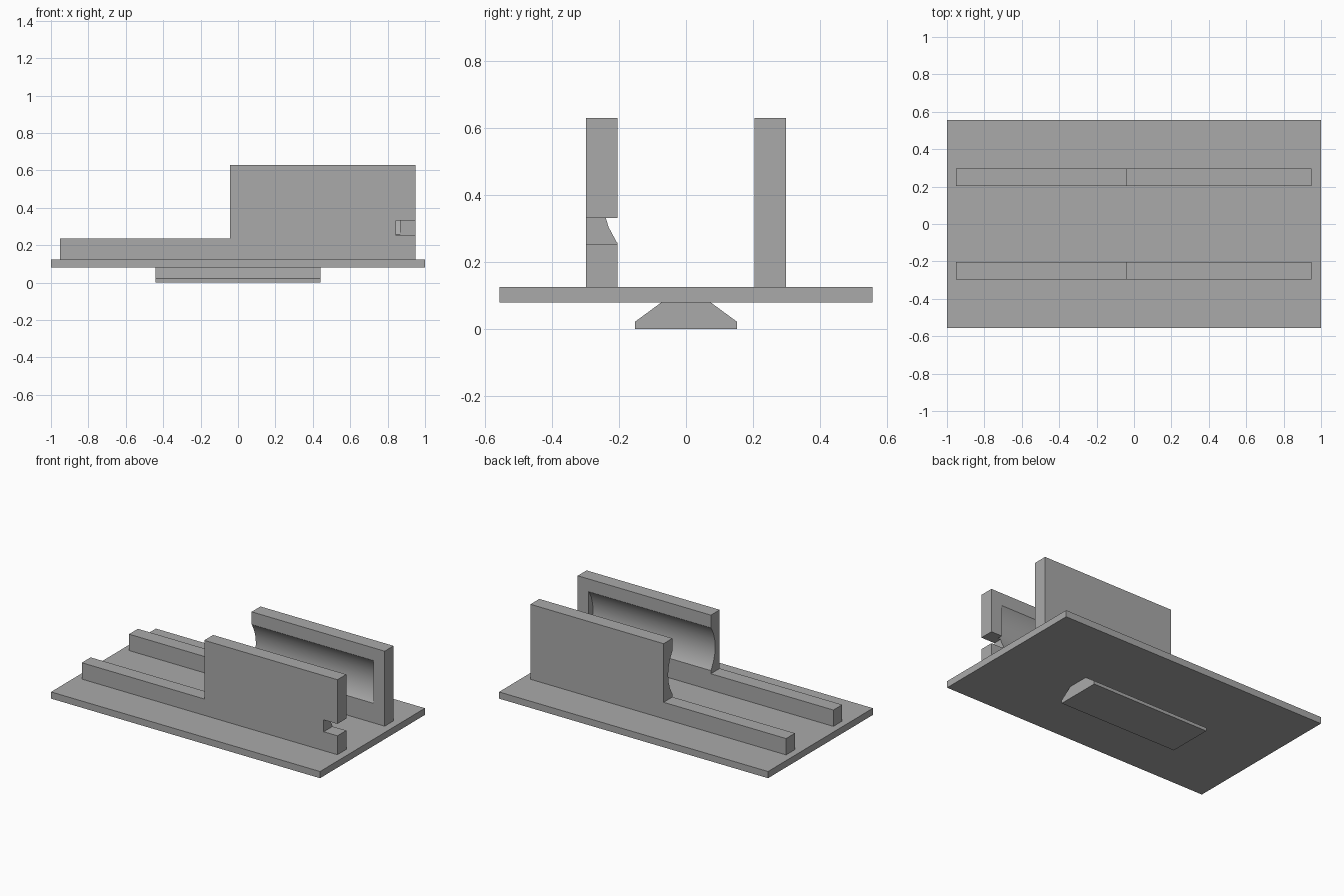
import bpy
import math
from mathutils import Matrix, Vector

if "Cube" in bpy.data.objects:
    bpy.data.objects.remove(bpy.data.objects["Cube"], do_unlink=True)

GREY = (0.4, 0.4, 0.4, 1.0)
grey = bpy.data.materials.new("plain grey")
grey.use_nodes = True
grey.diffuse_color = GREY
grey.node_tree.nodes["Principled BSDF"].inputs["Base Color"].default_value = GREY


def prism(name, outline, start, end, axis):
    """Extrude a closed outline along x (outline is y, z) or y (outline is x, z)."""
    def place(a, b, d):
        return (d, a, b) if axis == "x" else (a, d, b)
    n = len(outline)
    verts = [place(a, b, d) for d in (start, end) for a, b in outline]
    faces = [list(range(n)), list(range(n, 2 * n))]
    faces += [[i, (i + 1) % n, n + (i + 1) % n, n + i] for i in range(n)]
    mesh = bpy.data.meshes.new(name)
    mesh.from_pydata(verts, [], faces)
    mesh.materials.append(grey)
    obj = bpy.data.objects.new(name, mesh)
    bpy.context.collection.objects.link(obj)
    select(obj)
    bpy.ops.object.mode_set(mode="EDIT")
    bpy.ops.mesh.select_all(action="SELECT")
    bpy.ops.mesh.normals_make_consistent(inside=False)
    bpy.ops.object.mode_set(mode="OBJECT")
    return obj


def select(obj):
    bpy.ops.object.select_all(action="DESELECT")
    obj.select_set(True)
    bpy.context.view_layer.objects.active = obj


def cut(obj, cutter):
    mod = obj.modifiers.new("cut", "BOOLEAN")
    mod.operation = "DIFFERENCE"
    mod.solver = "EXACT"
    mod.object = cutter
    select(obj)
    bpy.ops.object.modifier_apply(modifier=mod.name)


def box_outline(a0, a1, b0, b1):
    return [(a0, b0), (a1, b0), (a1, b1), (a0, b1)]


# Base plate and the bevelled foot under it
prism("base_plate", box_outline(-0.557, 0.557, 0.08, 0.125), -1, 1, "x")
prism("foot", [(-0.152, 0), (0.152, 0), (0.152, 0.022), (0.073, 0.08),
               (-0.073, 0.08), (-0.152, 0.022)], -0.44, 0.44, "x")

# Stepped side walls: low rail, then tall block
step = [(-0.953, 0.125), (0.948, 0.125), (0.948, 0.629),
        (-0.042, 0.629), (-0.042, 0.235), (-0.953, 0.235)]
front_wall = prism("front_wall", step, -0.298, -0.204, "y")
back_wall = prism("back_wall", step, 0.204, 0.298, "y")

# Round cradle between the walls, closed at the +x end
SIDES, RADIUS, HEIGHT = 32, 0.25, 0.4
circle = [(RADIUS * math.cos(2 * math.pi * i / SIDES),
           HEIGHT + RADIUS * math.sin(2 * math.pi * i / SIDES)) for i in range(SIDES)]
cradle = prism("cradle_cutter", circle, -0.3, 0.866, "x")
# Slot through the end of the front wall
slot = prism("slot_cutter", box_outline(0.846, 1.1, 0.252, 0.332), -0.4, -0.1, "y")

cut(front_wall, cradle)
cut(back_wall, cradle)
cut(front_wall, slot)
for cutter in (cradle, slot):
    bpy.data.objects.remove(cutter, do_unlink=True)

# Smooth cradle, sharp edges elsewhere
for wall in (front_wall, back_wall):
    select(wall)
    bpy.ops.object.shade_smooth_by_angle(angle=math.radians(20))
